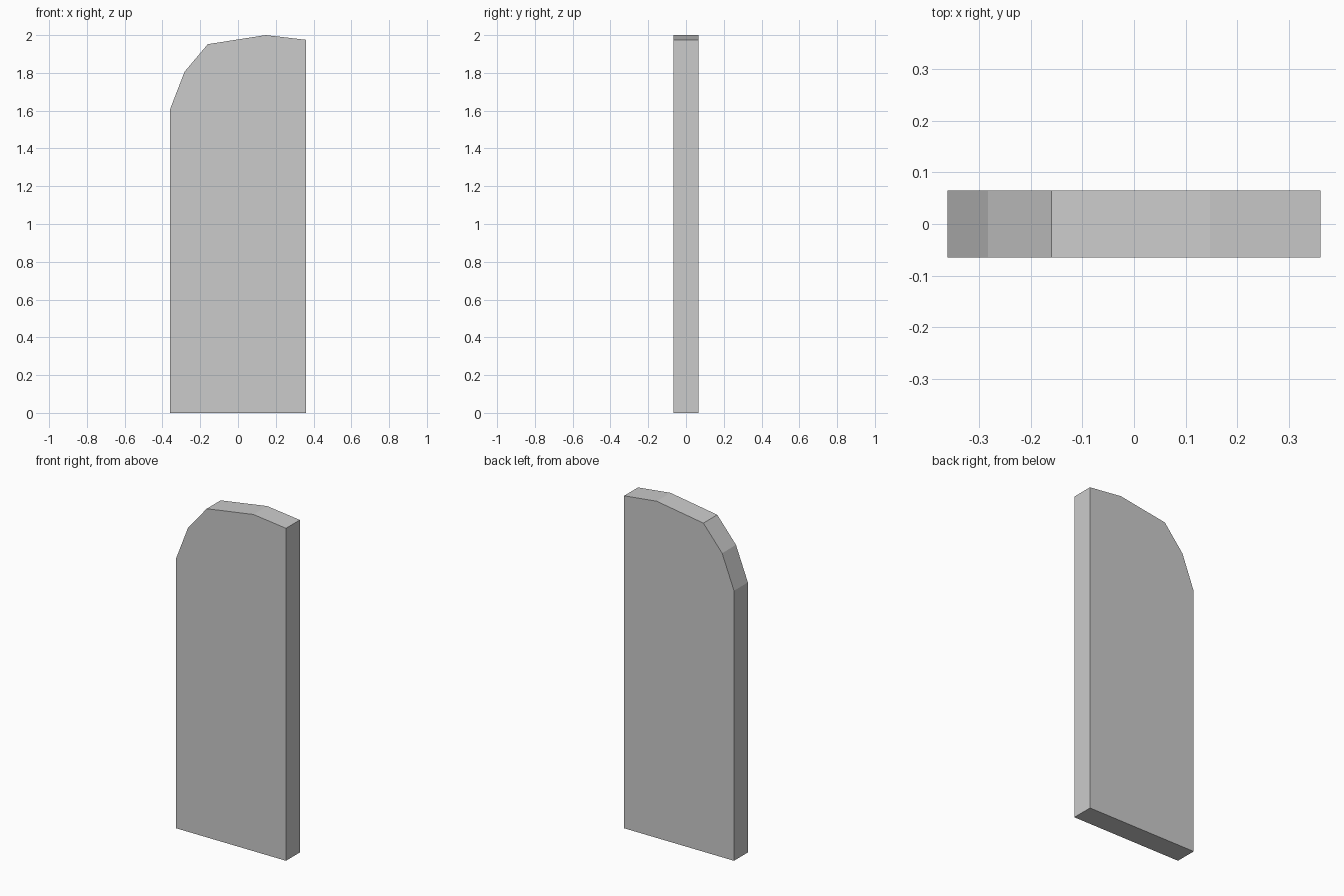
import bpy, bmesh

if "Cube" in bpy.data.objects:
    bpy.data.objects.remove(bpy.data.objects["Cube"])

HALF_DEPTH = 0.065

# Slab outline in the front plane (x, z), with a faceted top-left corner
PROFILE = [(-0.361, 0), (0.361, 0), (0.361, 1.975), (0.147, 2.0),
           (-0.16, 1.952), (-0.283, 1.806), (-0.361, 1.604)]


def extruded_slab(name, profile, half_depth):
    bm = bmesh.new()
    front = bm.faces.new([bm.verts.new((x, -half_depth, z)) for x, z in profile])
    result = bmesh.ops.extrude_face_region(bm, geom=[front], use_keep_orig=True)
    verts = [v for v in result["geom"] if isinstance(v, bmesh.types.BMVert)]
    bmesh.ops.translate(bm, verts=verts, vec=(0, 2 * half_depth, 0))
    bmesh.ops.recalc_face_normals(bm, faces=bm.faces)
    mesh = bpy.data.meshes.new(name)
    bm.to_mesh(mesh)
    bm.free()
    obj = bpy.data.objects.new(name, mesh)
    bpy.context.collection.objects.link(obj)
    return obj


# Upright plank with the worn top
extruded_slab("plank", PROFILE, HALF_DEPTH)
